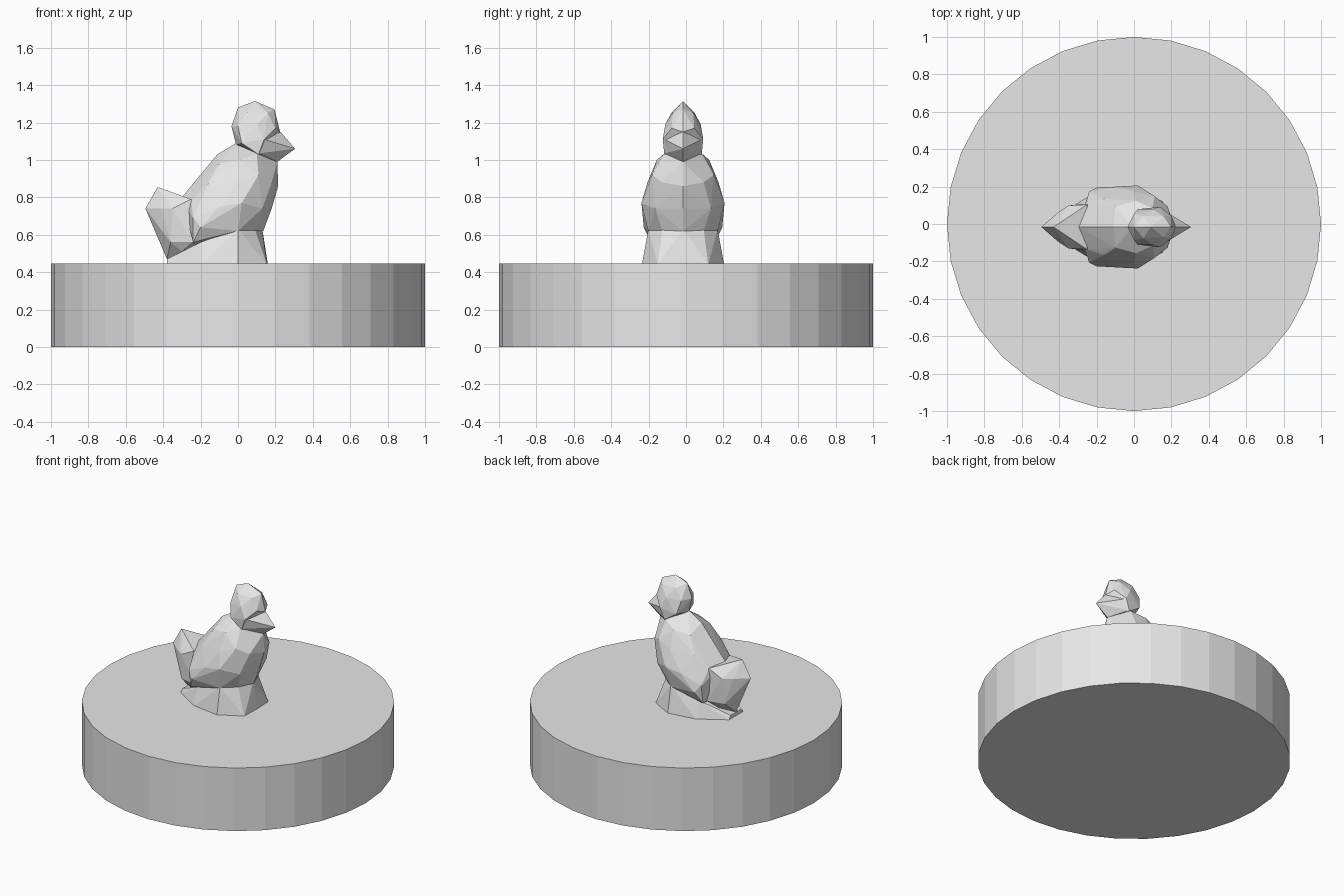
import bpy, bmesh

CENTRE_Y = -0.016

stone = bpy.data.materials.new("plain_grey")
stone.diffuse_color = (0.8, 0.8, 0.8, 1)


def finish(name, bm):
    bmesh.ops.recalc_face_normals(bm, faces=bm.faces)
    mesh = bpy.data.meshes.new(name)
    bm.to_mesh(mesh)
    bm.free()
    mesh.materials.append(stone)
    obj = bpy.data.objects.new(name, mesh)
    bpy.context.collection.objects.link(obj)
    return obj


def faceted(name, half):
    """Faceted solid wrapped around points that are mirrored left to right."""
    bm = bmesh.new()
    for x, y, z in half:
        for side in ((1, -1) if y else (1,)):
            bm.verts.new((x, CENTRE_Y + side * y, z))
    hull = bmesh.ops.convex_hull(bm, input=bm.verts)
    loose = {v for v in hull["geom_interior"] + hull["geom_unused"]
             if isinstance(v, bmesh.types.BMVert)}
    bmesh.ops.delete(bm, geom=list(loose), context='VERTS')
    return finish(name, bm)


# Round plinth
bm = bmesh.new()
bmesh.ops.create_cone(bm, cap_ends=True, segments=32, radius1=1, radius2=1, depth=0.445)
bmesh.ops.translate(bm, verts=bm.verts, vec=(0, 0, 0.2225))
finish("plinth", bm)

# Foot block that carries the body, sloping down to the tail
faceted("foot_block", [
    (0.16, 0, 0.44), (0.155, 0.135, 0.44), (0.0, 0.22, 0.44), (-0.2, 0.19, 0.44),
    (-0.38, 0.08, 0.44), (0.13, 0, 0.63), (0.09, 0.11, 0.63), (0.0, 0.185, 0.63),
    (-0.2, 0.15, 0.56), (-0.38, 0.06, 0.47)])

# Body leaning back from the chest
faceted("body", [
    (-0.01, 0, 1.09), (-0.11, 0, 1.03), (-0.21, 0, 0.91), (-0.30, 0, 0.80),
    (0.21, 0, 0.99), (0.215, 0, 0.86), (0.18, 0, 0.74), (0.135, 0, 0.62),
    (0.10, 0.10, 1.035), (0.01, 0.14, 1.0), (-0.10, 0.11, 0.98),
    (0.11, 0.165, 0.92), (0.18, 0.11, 0.88), (0.0, 0.19, 0.88), (-0.16, 0.15, 0.87),
    (0.02, 0.222, 0.77), (-0.10, 0.215, 0.75), (0.13, 0.15, 0.74),
    (-0.24, 0.19, 0.69), (-0.25, 0.12, 0.78), (-0.24, 0.17, 0.56),
    (-0.20, 0.21, 0.64), (0.0, 0.185, 0.62), (0.09, 0.11, 0.62), (-0.22, 0.08, 0.54)])

# Upturned tail
faceted("tail", [
    (-0.43, 0, 0.855), (-0.495, 0, 0.74), (-0.40, 0, 0.52), (-0.38, 0, 0.47),
    (-0.20, 0, 0.54), (-0.25, 0.12, 0.79), (-0.35, 0.115, 0.74), (-0.41, 0.075, 0.74),
    (-0.36, 0.10, 0.56), (-0.24, 0.125, 0.56), (-0.30, 0.08, 0.51)])

# Head with a ridged crown
faceted("head", [
    (-0.01, 0, 1.08), (-0.035, 0, 1.18), (0.0, 0, 1.28), (0.09, 0, 1.315),
    (0.195, 0, 1.27), (0.225, 0, 1.15), (0.15, 0, 1.02),
    (0.0, 0.07, 1.18), (0.05, 0.06, 1.255), (0.16, 0.055, 1.25), (0.10, 0.095, 1.19),
    (0.20, 0.06, 1.17), (0.14, 0.108, 1.11), (0.02, 0.095, 1.09), (0.11, 0.10, 1.03)])

# Wide pointed beak
faceted("beak", [
    (0.305, 0, 1.06), (0.228, 0, 1.15), (0.21, 0, 0.99),
    (0.14, 0.10, 1.11), (0.11, 0.098, 1.035)])
